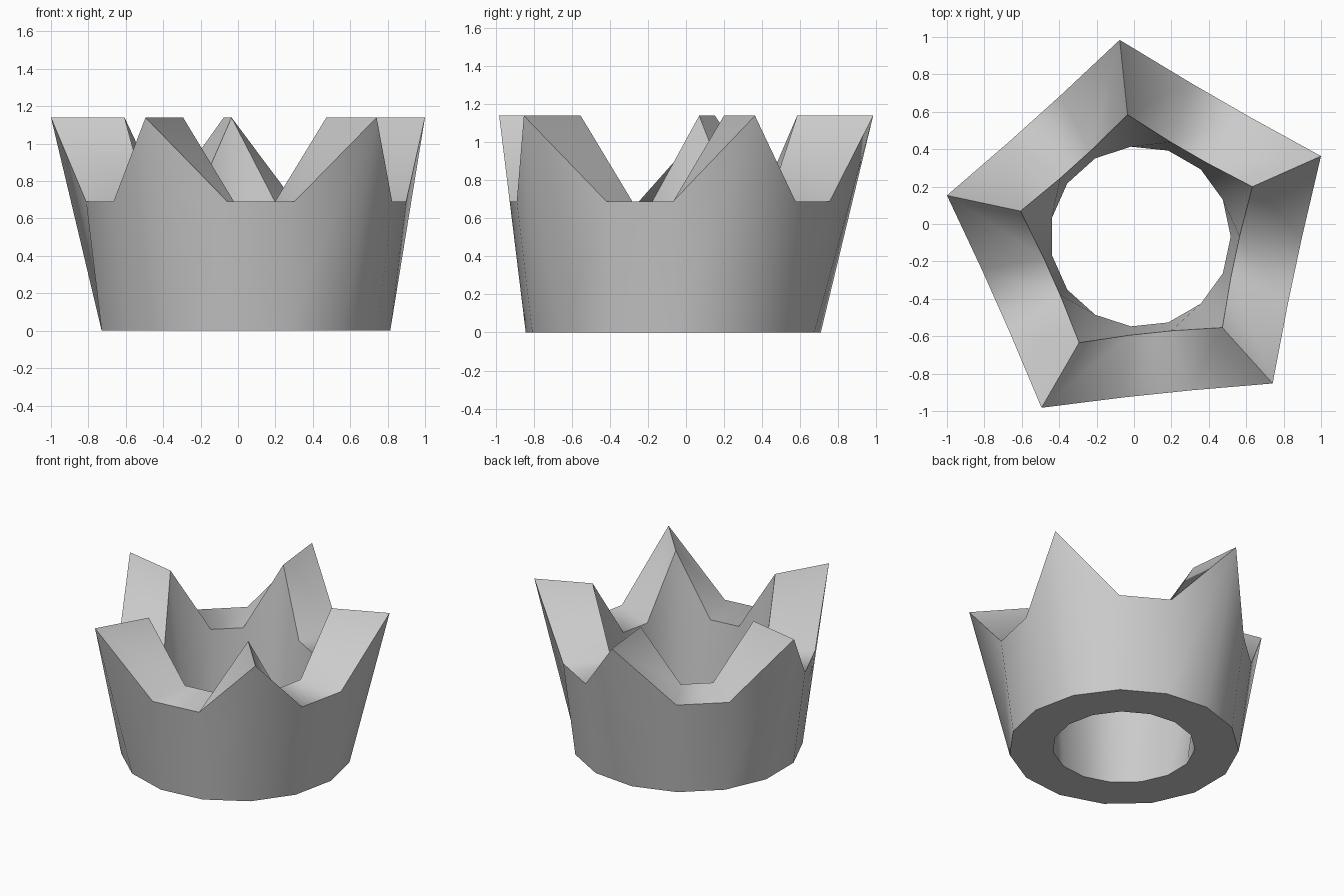
import bpy, bmesh
from math import cos, sin, radians

if "Cube" in bpy.data.objects:
    bpy.data.objects.remove(bpy.data.objects["Cube"])

SIDES = 15
CX, CY = 0.034, -0.067

bm = bmesh.new()


def ring(r, z, tip_r=None, tip_z=None):
    """15-sided ring; every third corner may be pulled out and up to a tip."""
    verts = []
    for k in range(SIDES):
        tip = tip_r is not None and k % 3 == 1
        rr, zz = (tip_r, tip_z) if tip else (r, z)
        a = radians(24 * k)
        verts.append(bm.verts.new((CX + rr * cos(a), CY + rr * sin(a), zz)))
    return verts


# Cross-section loop: outer base, outer rim, inner rim, inner base
rings = [
    ring(0.78, 0.0),
    ring(0.865, 0.69, 1.057, 1.14),
    ring(0.53, 0.69, 0.655, 1.14),
    ring(0.483, 0.0),
]
for i, low in enumerate(rings):
    high = rings[(i + 1) % len(rings)]
    for k in range(SIDES):
        n = (k + 1) % SIDES
        bm.faces.new((low[k], low[n], high[n], high[k]))
bmesh.ops.recalc_face_normals(bm, faces=bm.faces)

# Crown object, smooth walls with sharp rims and ridges
mesh = bpy.data.meshes.new("crown")
bm.to_mesh(mesh)
bm.free()
crown = bpy.data.objects.new("crown", mesh)
bpy.context.collection.objects.link(crown)
bpy.context.view_layer.objects.active = crown
crown.select_set(True)
bpy.ops.object.shade_smooth_by_angle(angle=radians(55))
